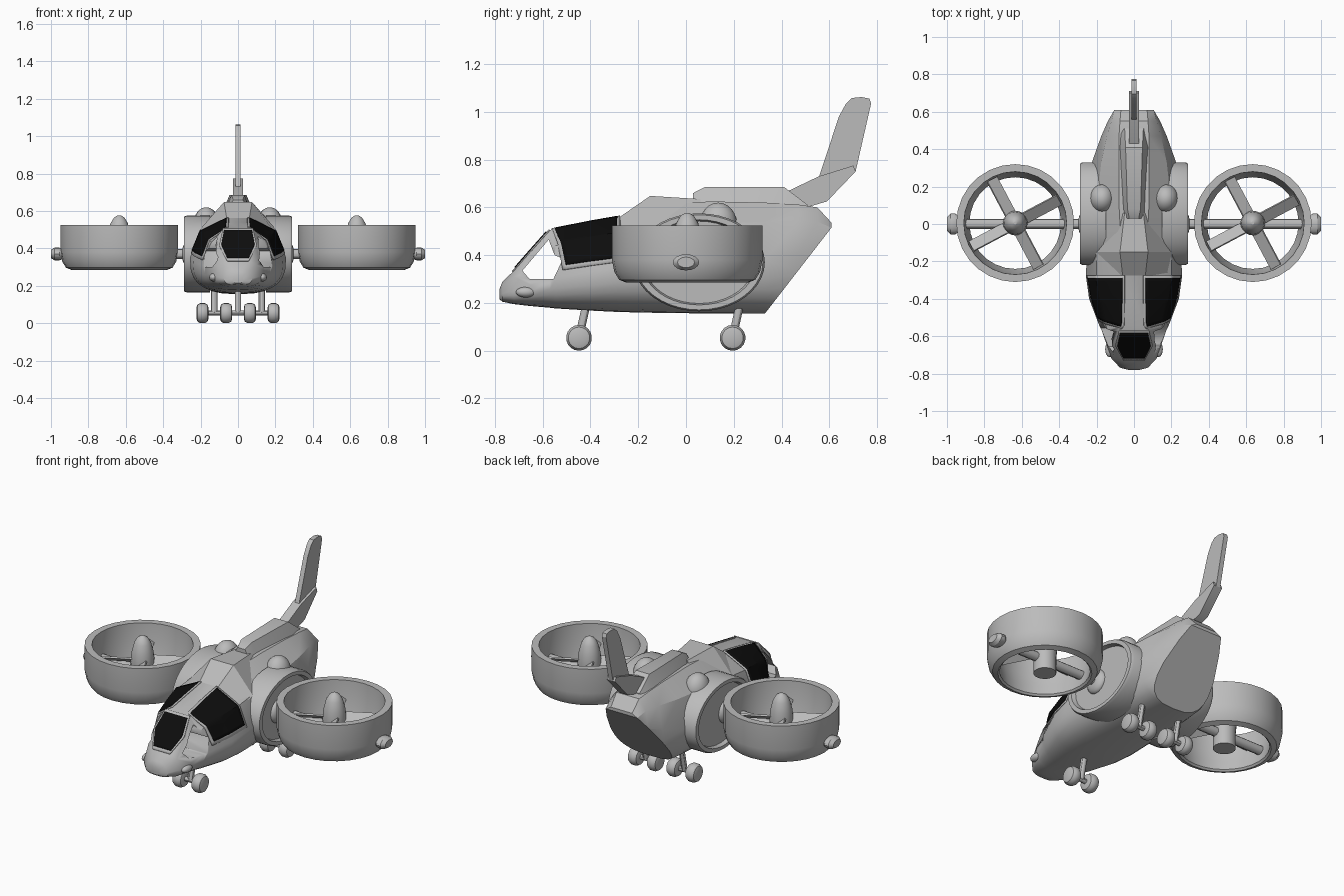
import bpy, bmesh, math
from mathutils import Matrix, Vector

if "Cube" in bpy.data.objects:
    bpy.data.objects.remove(bpy.data.objects["Cube"], do_unlink=True)


def material(name, value):
    m = bpy.data.materials.new(name)
    m.use_nodes = True
    color = (value, value, value, 1)
    m.diffuse_color = color
    m.node_tree.nodes["Principled BSDF"].inputs["Base Color"].default_value = color
    return m


GREY = material("grey paint", 0.5)
BLACK = material("black glass", 0.004)


def finish(name, bm, mat=GREY, mirror=False, angle=30):
    bmesh.ops.remove_doubles(bm, verts=bm.verts, dist=0.0001)
    bmesh.ops.recalc_face_normals(bm, faces=bm.faces)
    mesh = bpy.data.meshes.new(name)
    bm.to_mesh(mesh)
    bm.free()
    mesh.materials.append(mat)
    ob = bpy.data.objects.new(name, mesh)
    bpy.context.collection.objects.link(ob)
    bpy.ops.object.select_all(action="DESELECT")
    ob.select_set(True)
    bpy.context.view_layer.objects.active = ob
    bpy.ops.object.shade_smooth_by_angle(angle=math.radians(angle))
    if mirror:
        ob.modifiers.new("mirror", "MIRROR")
    return ob


def loft(rings, caps=True):
    bm = bmesh.new()
    rows = [[bm.verts.new(p) for p in ring] for ring in rings]
    n = len(rows[0])
    for a, b in zip(rows, rows[1:]):
        for i in range(n):
            j = (i + 1) % n
            bm.faces.new((a[i], a[j], b[j], b[i]))
    if caps:
        bm.faces.new(rows[0])
        bm.faces.new(rows[-1])
    return bm


def lathe(name, profile, matrix, seg=24, caps=True, **kw):
    """Spin (radius, height) points about the local z axis."""
    turns = [2 * math.pi * i / seg for i in range(seg)]
    bm = loft([[(r * math.cos(a), r * math.sin(a), h) for a in turns]
               for r, h in profile], caps)
    bm.transform(matrix)
    return finish(name, bm, **kw)


def plate(name, outline, half, mirror=False):
    """Extrude a side-view (y, z) outline across x."""
    return finish(name, loft([[(x, y, z) for y, z in outline] for x in (-half, half)]))


def ellipsoid(name, loc, size, **kw):
    bm = bmesh.new()
    bmesh.ops.create_uvsphere(bm, u_segments=20, v_segments=12, radius=1)
    bm.transform(Matrix.Translation(loc) @ Matrix.Diagonal((*size, 1)))
    return finish(name, bm, **kw)


def rod(name, a, b, radius, **kw):
    a, b = Vector(a), Vector(b)
    m = Matrix.Translation(a) @ (b - a).to_track_quat("Z", "Y").to_matrix().to_4x4()
    return lathe(name, [(radius, 0), (radius, (b - a).length)], m, 12, **kw)


# Hull stations: y, bottom z, widest z, top z, half width, shoulder x, shoulder z, roof x
STATIONS = [
    (-.78, .215, .235, .26, .03, .02, .25, .01),
    (-.768, .205, .24, .29, .075, .055, .275, .025),
    (-.72, .195, .25, .335, .12, .1, .31, .06),
    (-.65, .187, .275, .415, .145, .125, .36, .1),
    (-.57, .18, .3, .505, .172, .14, .43, .08),
    (-.545, .177, .305, .512, .185, .15, .44, .058),
    (-.4, .168, .33, .54, .24, .18, .47, .055),
    (-.28, .162, .35, .56, .257, .2, .49, .055),
    (-.1, .158, .36, .61, .25, .2, .51, .07),
    (.1, .156, .37, .625, .25, .2, .53, .08),
    (.33, .155, .38, .62, .225, .175, .54, .08),
    (.47, .155, .41, .612, .175, .145, .545, .08),
    (.55, .155, .44, .6, .14, .12, .54, .075),
    (.61, .155, .45, .535, .115, .105, .515, .07),
]


def station(y):
    for a, b in zip(STATIONS, STATIONS[1:]):
        if y <= b[0]:
            t = (y - a[0]) / (b[0] - a[0])
            return [p + (q - p) * t for p, q in zip(a, b)]
    return STATIONS[-1]


def upper(y, s):
    """Upper skin point: s runs widest, shoulder, roof edge, centre line."""
    _, zb, zm, zt, w, ws, zs, wr = station(y)
    pts = [(w, zm), (ws, zs), (wr, zt), (0, zt)]
    i = min(int(s), 2)
    (xa, za), (xb, zb), t = pts[i], pts[i + 1], s - i
    return Vector((xa + (xb - xa) * t, y, za + (zb - za) * t))


def hull_ring(row):
    y, zb, zm, zt, w, ws, zs, wr = row
    half = []
    for k in range(1, 8):
        a = k / 7 * math.pi / 2
        half.append((w * math.sin(a) ** .7, y, zm - (zm - zb) * max(math.cos(a), 0) ** .7))
    half += [(ws, y, zs), (wr, y, zt)]
    return [(0, y, zb)] + half + [(0, y, zt)] + [(-x, y, z) for x, y, z in half[::-1]]


# Fuselage with a flat sloping rear face and open quarter windows
bm = loft([hull_ring(r) for r in STATIONS])
bmesh.ops.bisect_plane(bm, geom=bm.verts[:] + bm.edges[:] + bm.faces[:],
                       plane_co=(0, .33, .155), plane_no=(0, .355, -.275), clear_outer=True)
bmesh.ops.edgeloop_fill(bm, edges=[e for e in bm.edges if e.is_boundary])
fuselage = finish("fuselage", bm)
cutter = plate("quarter_window_cutter", [(-.575, .465), (-.55, .4), (-.515, .385),
                                         (-.555, .3), (-.655, .3), (-.685, .335)], .4)
cutter.hide_render = True
cut = fuselage.modifiers.new("quarter windows", "BOOLEAN")
cut.operation, cut.solver, cut.object = "DIFFERENCE", "EXACT", cutter
bpy.context.view_layer.objects.active = fuselage
bpy.ops.object.modifier_apply(modifier=cut.name)
bpy.data.objects.remove(cutter, do_unlink=True)


def skin_patch(name, corners, offset, mat, n=14):
    """Thin plate following the upper skin between four (y, s) corners."""
    bm = bmesh.new()
    a, b, c, d = [Vector(p) for p in corners]
    grid = []
    for i in range(n + 1):
        row = []
        for j in range(n + 1):
            y, s = a.lerp(b, i / n).lerp(d.lerp(c, i / n), j / n)
            e = .004
            dy = upper(y + e, s) - upper(y - e, s)
            ds = upper(y, min(s + e, 3)) - upper(y, s - e)
            row.append(bm.verts.new(upper(y, s) + dy.cross(ds).normalized() * offset))
        grid.append(row)
    for i in range(n):
        for j in range(n):
            bm.faces.new((grid[i][j], grid[i + 1][j], grid[i + 1][j + 1], grid[i][j + 1]))
    ob = finish(name, bm, mat, mirror=True)
    solid = ob.modifiers.new("thickness", "SOLIDIFY")
    solid.thickness, solid.offset = .006, 0


# Windscreen and side windows with raised frames
skin_patch("windscreen_frame", [(-.725, 2), (-.57, 2), (-.57, 3), (-.725, 3)], .002, GREY)
skin_patch("windscreen", [(-.712, 2.12), (-.58, 2.1), (-.58, 3), (-.712, 3)], .006, BLACK)
skin_patch("side_window_frame", [(-.515, .2), (-.275, .15), (-.275, 2.1), (-.562, 2.1)], .002, GREY)
skin_patch("side_window", [(-.5, .33), (-.287, .27), (-.287, 1.97), (-.55, 1.95)], .006, BLACK)


def ridge(name, rows):
    """Loft of trapezoids: y, base x, base z, top x, top z."""
    return finish(name, loft([[(-b, y, zb), (b, y, zb), (t, y, zt), (-t, y, zt)]
                              for y, b, zb, t, zt in rows]))


# Roof fairing, spine and tail
ridge("roof_fairing", [(-.28, .2, .48, .06, .558), (-.15, .205, .5, .075, .648),
                       (.06, .1, .56, .05, .635)])
ridge("spine", [(.03, .06, .6, .025, .66), (.08, .065, .6, .035, .686),
                (.41, .085, .59, .045, .686), (.51, .08, .58, .05, .61)])
plate("tail_boom", [(.4, .62), (.42, .665), (.556, .73), (.7, .775), (.71, .75),
                    (.59, .625), (.47, .59)], .028)
plate("tail_fin", [(.556, .725), (.64, .98), (.67, 1.035), (.695, 1.058), (.735, 1.062),
                   (.768, 1.055), (.775, 1.035), (.71, .75), (.6, .64)], .014)

# Roof bulges, nose pods and wing root discs
ellipsoid("roof_bulge", (.17, .135, .53), (.068, .078, .09), mirror=True)
ellipsoid("nose_pod", (.13, -.67, .245), (.024, .042, .022), mirror=True)
side = Matrix.Rotation(math.pi / 2, 4, "Y")
root = Matrix.Translation((0, .055, .37)) @ Matrix.Diagonal((1, .275, .205, 1)) @ side
lathe("wing_root_ring", [(1, .15), (1, .275), (.97, .29), (.87, .29), (.84, .265), (.2, .265)],
      root, 40, mirror=True)
ellipsoid("wing_root_hub", (.265, 0, .37), (.035, .07, .07), mirror=True)

# Wing spars with tip caps
rod("wing_spar", (.25, 0, .37), (.96, 0, .37), .027, mirror=True)
tip = Matrix.Translation((0, 0, .37)) @ Matrix.Diagonal((1, .055, .034, 1)) @ side
lathe("wing_tip_cap", [(.8, .94), (1, .955), (1, .98), (.65, 1)], tip, 16, mirror=True)

# Ducted rotors
DUCT = [(.315, .525), (.315, .38), (.305, .33), (.285, .297), (.255, .285), (.245, .295),
        (.255, .35), (.27, .42), (.275, .525), (.315, .525)]
SPINNER = [(.008, .577), (.028, .565), (.046, .535), (.06, .48), (.066, .42), (.062, .38),
           (.062, .285)]
for label, x in (("left", .635), ("right", -.635)):
    place = Matrix.Translation((x, .005, 0))
    lathe(label + "_duct", DUCT, place, 28, caps=False)
    lathe(label + "_spinner", SPINNER, place, 20)
    bm = bmesh.new()
    for k in range(4):
        turn = Matrix.Rotation(math.radians(28 + 90 * k), 4, "Z")
        pitch = Matrix.Rotation(math.radians(35), 4, "X")
        bmesh.ops.create_cube(bm, size=1, matrix=place @ turn @ Matrix.Translation((.15, 0, .43))
                              @ pitch @ Matrix.Diagonal((.23, .07, .01, 1)))
    finish(label + "_rotor_blades", bm)

# Landing gear
WHEEL = [(.03, -.032), (.045, -.027), (.054, -.012), (.054, .012), (.045, .027), (.03, .032)]
for label, x, y, lean in (("nose", 0, -.448, .03), ("left", .127, .195, .03),
                          ("right", -.127, .195, .03)):
    rod(label + "_gear_leg", (x, y, .055), (x, y + lean, .19), .017)
    rod(label + "_axle", (x - .06, y, .055), (x + .06, y, .055), .014)
    for half, dx in (("inner", -.063), ("outer", .063)):
        lathe(label + "_gear_" + half + "_wheel", WHEEL,
              Matrix.Translation((x + dx, y, .054)) @ side, 18, angle=40)
